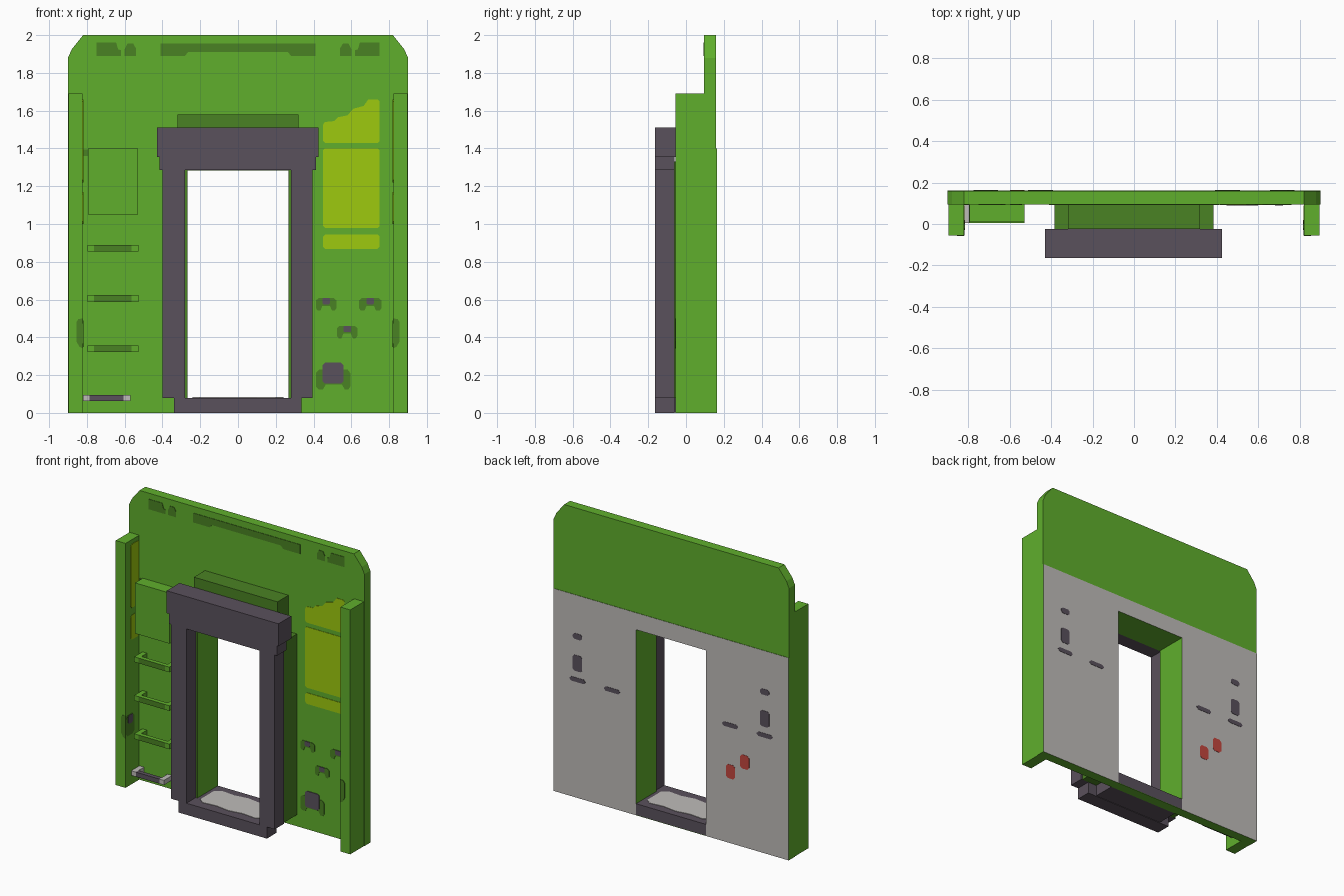
import bpy, bmesh

if "Cube" in bpy.data.objects:
    bpy.data.objects.remove(bpy.data.objects["Cube"])


def material(name, r, g, b):
    m = bpy.data.materials.new(name)
    lin = [((c / 255 + 0.055) / 1.055) ** 2.4 for c in (r, g, b)]
    m.diffuse_color = (*lin, 1)
    m.use_nodes = True
    m.node_tree.nodes["Principled BSDF"].inputs["Base Color"].default_value = m.diffuse_color
    return m


GREEN = material("bright green", 96, 175, 44)
DARK = material("dark green", 74, 130, 35)
PURPLE = material("dark purple grey", 90, 81, 92)
GREY = material("light grey", 191, 188, 185)
YELLOW = material("yellow green", 157, 202, 14)
RED = material("red", 195, 70, 62)


def prism(name, pts, a, b, mat, axis="y", rule=None):
    """Extrude a 2D outline from a to b along an axis; rule=(test, material) recolours faces."""
    place = {"x": lambda u, v, w: (w, u, v),
             "y": lambda u, v, w: (u, w, v),
             "z": lambda u, v, w: (u, v, w)}[axis]
    bm = bmesh.new()
    lo = [bm.verts.new(place(u, v, a)) for u, v in pts]
    hi = [bm.verts.new(place(u, v, b)) for u, v in pts]
    bm.faces.new(lo)
    bm.faces.new(hi)
    n = len(pts)
    for i in range(n):
        j = (i + 1) % n
        bm.faces.new((lo[i], lo[j], hi[j], hi[i]))
    bmesh.ops.recalc_face_normals(bm, faces=bm.faces)
    me = bpy.data.meshes.new(name)
    me.materials.append(mat)
    if rule:
        me.materials.append(rule[1])
        for f in bm.faces:
            f.material_index = int(rule[0](f.normal))
    bm.to_mesh(me)
    bm.free()
    ob = bpy.data.objects.new(name, me)
    bpy.context.collection.objects.link(ob)
    return ob


def rect(x0, x1, z0, z1, c=0.0):
    """Rectangle outline with optional cut corners."""
    if c == 0:
        return [(x0, z0), (x1, z0), (x1, z1), (x0, z1)]
    return [(x0 + c, z0), (x1 - c, z0), (x1, z0 + c), (x1, z1 - c),
            (x1 - c, z1), (x0 + c, z1), (x0, z1 - c), (x0, z0 + c)]


def box(name, x0, x1, y0, y1, z0, z1, mat, rule=None):
    return prism(name, rect(x0, x1, z0, z1), y0, y1, mat, "y", rule)


F, B = 0.095, 0.163      # front and back planes of the end wall


def front_plate(name, pts, mat, lift=0.003):
    prism(name, pts, F - lift, F + 0.002, mat)


# End wall: lower half with doorway and grey back, upper half with cut corners
prism("lower_wall", [(-.9, 0), (-.268, 0), (-.268, 1.283), (.268, 1.283), (.268, 0),
                     (.9, 0), (.9, 1.4), (-.9, 1.4)], F, B, GREEN,
      rule=(lambda n: n.y > .9, GREY))
prism("upper_wall", [(-.9, 1.4), (.9, 1.4), (.9, 1.88), (.88, 1.925), (.82, 2),
                     (-.82, 2), (-.88, 1.925), (-.9, 1.88)], F, .16, GREEN)
box("wall_bottom_strip", -.268, .268, F, B, 0, .004, GREEN)

# Side posts, passage walls, mirrored details
for s, side in ((-1, "left"), (1, "right")):
    def xr(a, b):
        return sorted((s * a, s * b))
    box(side + "_post", *xr(.822, .897), -.055, F, 0, 1.69, GREEN)
    box(side + "_passage_wall", *xr(.268, .385), -.06, F, .08, 1.283, DARK,
        (lambda n, s=s: n.x * s < -.9, GREEN))
    # yellow strips and grip patches on the inner faces of the posts
    inner = sorted((s * .819, s * .824))
    for z0, z1 in ((1.22, 1.66), (1.0, 1.17)):
        prism(side + "_post_yellow_strip", rect(0, .09, z0, z1, .012), *inner, YELLOW, "x")
    prism(side + "_post_grip_side", rect(-.055, .04, .35, .49, .02), *inner, DARK, "x")
    prism(side + "_post_grip_pad", rect(-.03, .02, .43, .49, .01),
          *sorted((s * .817, s * .824)), PURPLE, "x")
    g = [(.82, .34), (.84, .35), (.856, .38), (.856, .48), (.845, .497), (.82, .5)]
    prism(side + "_post_grip_front", [(s * x, z) for x, z in g], -.058, -.053, DARK)
    # dark slots along the top
    slot = [(.62, 1.89), (.75, 1.89), (.75, 1.96), (.645, 1.96), (.635, 1.925), (.62, 1.92)]
    front_plate(side + "_top_slot", [(s * x, z) for x, z in slot], DARK)
    slot = [(.54, 1.89), (.6, 1.89), (.6, 1.925), (.585, 1.955), (.555, 1.955), (.54, 1.93)]
    front_plate(side + "_small_top_slot", [(s * x, z) for x, z in slot], DARK)
    # dark marks on the back
    for x, z, w, h in ((.716, 1.115, .07, .04), (.716, .93, .07, .11),
                       (.716, .815, .12, .03), (.452, .815, .12, .03)):
        prism(side + "_back_mark", rect(s * x - w / 2, s * x + w / 2, z - h / 2, z + h / 2, .012),
              B - .002, .165, PURPLE)
for x, z in ((-.455, .495), (-.563, .59)):
    prism("red_back_mark", rect(x - .035, x + .035, z - .048, z + .048, .015), B - .002, .165, RED)

front_plate("top_centre_slot", [(-.41, 1.89), (-.28, 1.89), (-.265, 1.91), (.265, 1.91),
                                (.28, 1.89), (.41, 1.89), (.41, 1.955), (-.41, 1.955)], DARK)

# Passage roof
box("passage_roof", -.385, .385, -.06, F, 1.283, 1.33, DARK, (lambda n: n.z < -.9, GREEN))
box("passage_roof_hood", -.32, .32, -.025, F, 1.33, 1.58, DARK)

# Front door frame, sill and floor
for x0, x1 in ((-.4, -.28), (.28, .395)):
    box("frame_column", x0, x1, -.163, -.06, .08, 1.285, PURPLE)
box("frame_lintel", -.415, .413, -.163, -.06, 1.285, 1.355, PURPLE)
box("frame_header", -.43, .425, -.165, -.025, 1.355, 1.51, PURPLE)
box("frame_sill", -.34, .335, -.163, -.06, 0, .08, PURPLE)
box("passage_floor", -.268, .268, -.06, B, .003, .08, PURPLE)
prism("floor_plate", [(-.24, -.07), (-.2, -.1), (-.1, -.09), (0, -.105), (.1, -.09), (.2, -.1),
                      (.24, -.07), (.24, .08), (.2, .11), (.1, .1), (0, .115), (-.1, .1),
                      (-.2, .11), (-.24, .08)], .078, .083, GREY, "z")

# Equipment box and ladder rungs on the left
box("equipment_box", -.795, -.53, .01, F, 1.05, 1.4, GREEN)
front_plate("small_latch", rect(-.825, -.795, 1.36, 1.395), DARK)
for z in (.08, .34, .605, .872):
    low = z < .1
    end = GREY if low else GREEN
    x0, x1 = (-.82, -.57) if low else (-.798, -.528)
    h = .016 if low else .018
    for a, b in ((x0, x0 + .035), (x1 - .035, x1)):
        box("rung_bracket", a, b, .005, F, z - h, z + h, end)
    box("rung_bar", x0 + .035, x1 - .035, .005, .035, z - h, z + h,
        PURPLE if low else DARK, None if low else (lambda n: n.z > .9, GREEN))

# Yellow panels on the right
front_plate("yellow_step_panel", [(.46, 1.43), (.74, 1.43), (.75, 1.44), (.75, 1.65), (.74, 1.66),
                                  (.69, 1.66), (.665, 1.625), (.61, 1.61), (.58, 1.575),
                                  (.53, 1.565), (.51, 1.545), (.46, 1.54), (.45, 1.525),
                                  (.45, 1.44)], YELLOW)
front_plate("yellow_main_panel", rect(.45, .75, .98, 1.4, .01), YELLOW)
front_plate("yellow_low_panel", rect(.45, .75, .868, .945, .012), YELLOW)

# Dark sockets with purple pads on the right
for x, z, w in ((.467, .575, .055), (.7, .575, .06), (.578, .428, .055)):
    p = [(-w, -.02), (-w + .01, -.033), (-.03, -.033), (-.02, -.008), (.02, -.008), (.03, -.033),
         (w - .01, -.033), (w, -.02), (w, .02), (w - .015, .033), (-w + .015, .033), (-w, .02)]
    front_plate("socket", [(x + u, z + v) for u, v in p], DARK)
    front_plate("socket_pad", rect(x - .02, x + .02, z, z + .033, .005), PURPLE, .005)
front_plate("large_socket", [(.412, .14), (.425, .125), (.45, .125), (.465, .15), (.55, .15),
                             (.565, .125), (.585, .125), (.595, .14), (.595, .21), (.58, .23),
                             (.43, .23), (.412, .21)], DARK)
front_plate("large_socket_pad", rect(.448, .558, .155, .266, .012), PURPLE, .005)
